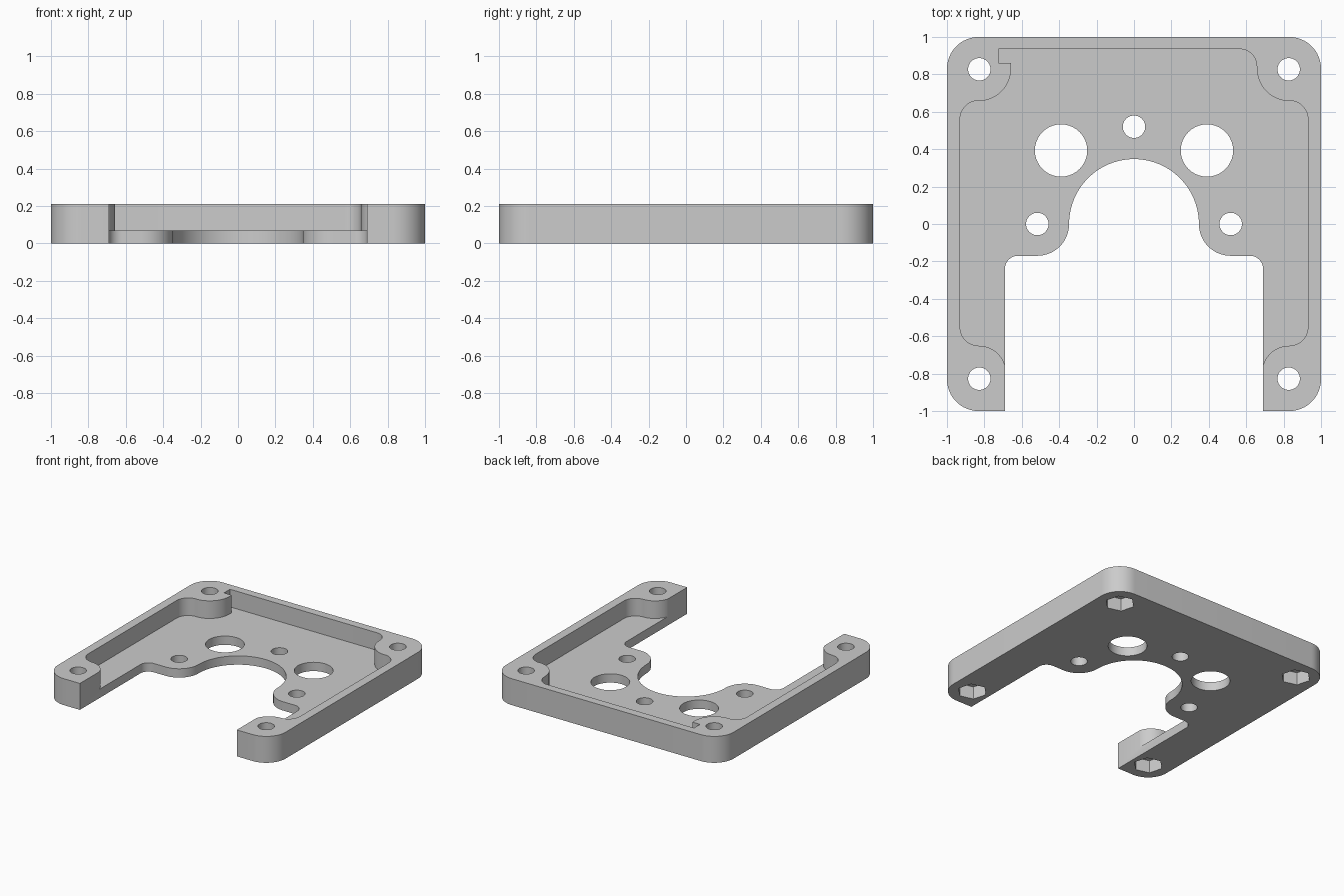
import bpy, bmesh
from math import radians, cos, sin

cube = bpy.data.objects.get("Cube")
if cube:
    bpy.data.objects.remove(cube, do_unlink=True)

HEIGHT, FLOOR, NUT_DEPTH = 0.21, 0.07, 0.1
PIN = 0.827  # corner hole offset

grey = bpy.data.materials.new("plain grey")
grey.use_nodes = True
grey.diffuse_color = (0.6, 0.6, 0.6, 1)
grey.node_tree.nodes["Principled BSDF"].inputs["Base Color"].default_value = (0.6, 0.6, 0.6, 1)


def arc(cx, cy, r, start, end, steps=16):
    angles = [radians(start + (end - start) * i / steps) for i in range(steps + 1)]
    return [(cx + r * cos(a), cy + r * sin(a)) for a in angles]


def mirrored(points):
    return [(-x, y) for x, y in reversed(points)]


def prism(name, points, z0, z1):
    """Extrude a closed flat profile between two heights."""
    bm = bmesh.new()
    face = bm.faces.new([bm.verts.new((x, y, z0)) for x, y in points])
    top = bmesh.ops.extrude_face_region(bm, geom=[face])["geom"]
    verts = [v for v in top if isinstance(v, bmesh.types.BMVert)]
    bmesh.ops.translate(bm, verts=verts, vec=(0, 0, z1 - z0))
    bmesh.ops.remove_doubles(bm, verts=bm.verts[:], dist=0.0005)
    bmesh.ops.recalc_face_normals(bm, faces=bm.faces[:])
    mesh = bpy.data.meshes.new(name)
    bm.to_mesh(mesh)
    bm.free()
    mesh.materials.append(grey)
    obj = bpy.data.objects.new(name, mesh)
    bpy.context.collection.objects.link(obj)
    return obj


def cut(target, points, z0, z1):
    cutter = prism("cutter", points, z0, z1)
    cutter.hide_render = True
    mod = target.modifiers.new("cut", "BOOLEAN")
    mod.operation, mod.solver, mod.object = "DIFFERENCE", "EXACT", cutter
    bpy.context.view_layer.objects.active = target
    bpy.ops.object.modifier_apply(modifier=mod.name)
    bpy.data.objects.remove(cutter, do_unlink=True)


def circle(x, y, r, steps=40):
    return arc(x, y, r, 0, 360, steps)[:-1]


# Plate outline: right half from the front foot around to the back
outer = ([(0.69, -1)] + arc(0.83, -0.83, 0.17, 270, 360)
         + arc(0.83, 0.83, 0.17, 0, 90))
# Front opening with rounded lugs and a central arch
lug = (arc(0.345 + 0.172, 0, 0.17, 180, 270)
       + arc(0.62, -0.24, 0.07, 90, 0))
opening = mirrored(lug) + arc(0, 0, 0.347, 180, 0, 48) + lug
plate = prism("mounting_plate", outer + mirrored(outer) + opening, 0, HEIGHT)

# Recess leaving a rim and four corner posts
front_post = (arc(0.83, -0.797, 0.146, 180, 90)
              + arc(0.83, -0.551, 0.1, 270, 360))
back_post = arc(0.83, 0.56, 0.1, 0, 90) + arc(0.83, 0.83, 0.172, 270, 180)
right = front_post + back_post + arc(0.567, 0.846, 0.089, 0, 90)
notch = [(-0.725, 0.935), (-0.725, 0.86), (-0.658, 0.86)]
left = mirrored(front_post + back_post)
cut(plate, right + notch + left, FLOOR, HEIGHT + 0.1)

# Corner bolt holes with hexagonal nut pockets underneath
for sx in (-1, 1):
    for sy in (-1, 1):
        x, y = sx * PIN, sy * PIN
        cut(plate, circle(x, y, 0.06), -0.1, HEIGHT + 0.1)
        cut(plate, arc(x, y, 0.108, 45, 405, 6)[:-1], -0.1, NUT_DEPTH)

# Holes through the floor
for x, y, r in ((-0.517, 0, 0.06), (0.517, 0, 0.06), (0, 0.52, 0.06),
                (-0.39, 0.393, 0.14), (0.39, 0.393, 0.14)):
    cut(plate, circle(x, y, r), -0.1, HEIGHT + 0.1)

# Smooth curved walls, keep crisp rims
bpy.ops.object.select_all(action="DESELECT")
plate.select_set(True)
bpy.context.view_layer.objects.active = plate
bpy.ops.object.shade_smooth_by_angle(angle=radians(30))
